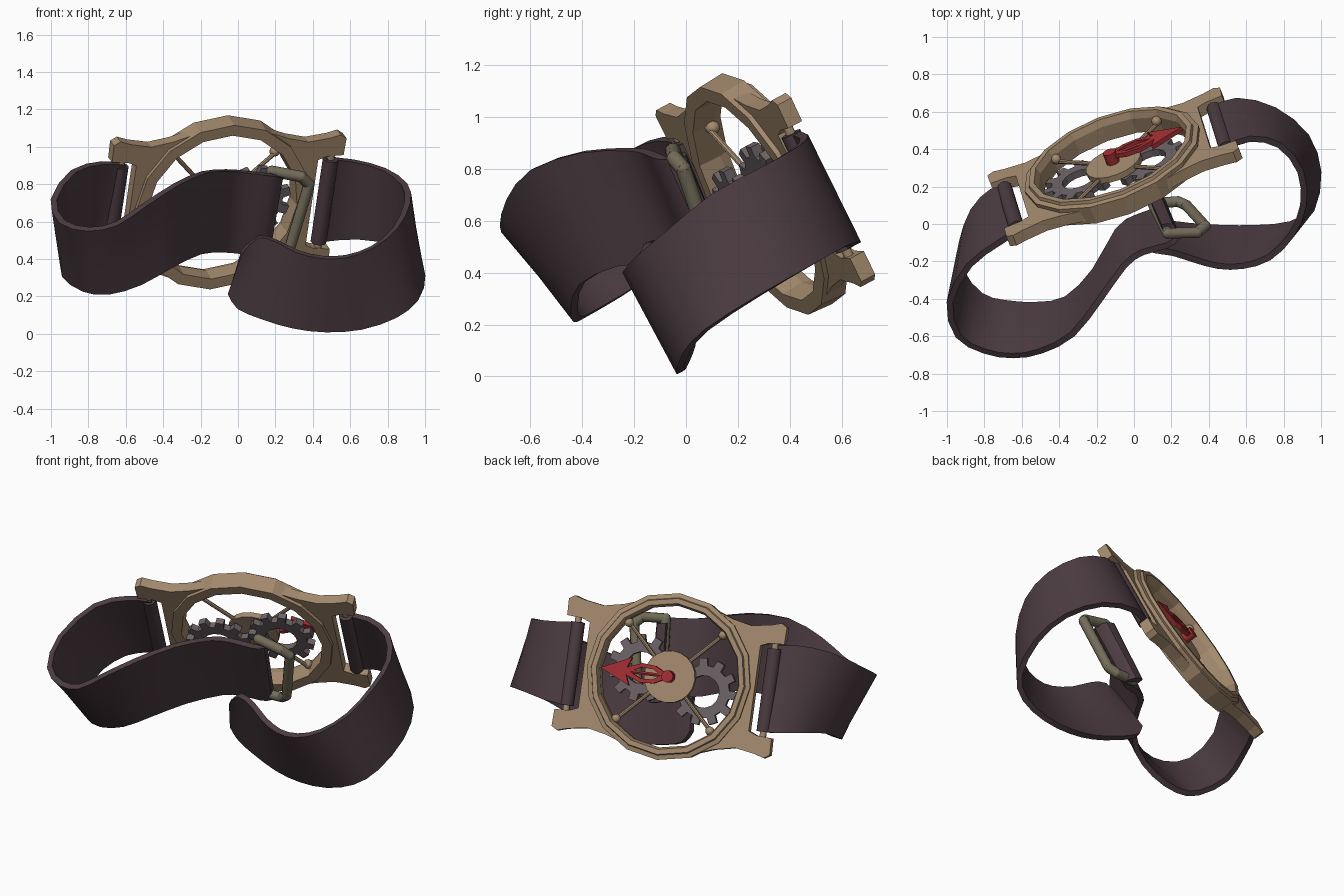
import bpy, bmesh, math
from mathutils import Vector, Matrix

if "Cube" in bpy.data.objects:
    bpy.data.objects.remove(bpy.data.objects["Cube"])

# Tilted frame of the watch case: x to the left lug, y to the top, z out of the dial
ax = -Vector((0.93, 0.352, 0.03)).normalized()
ay = Vector((0.145, -0.42, 0.895))
ay = (ay - ax * ay.dot(ax)).normalized()
az = ax.cross(ay)
CASE = Matrix.Translation((-0.105, 0.314, 0.704)) @ Matrix((ax, ay, az)).transposed().to_4x4()
WORLD = Matrix.Identity(4)


def material(name, rgb):
    m = bpy.data.materials.new(name)
    m.diffuse_color = (*rgb, 1)
    m.use_nodes = True
    m.node_tree.nodes["Principled BSDF"].inputs["Base Color"].default_value = m.diffuse_color
    return m


BRASS = material("brass", (0.37, 0.255, 0.155))
LEATHER = material("dark leather", (0.072, 0.045, 0.053))
STEEL = material("gear steel", (0.15, 0.122, 0.128))
RED = material("red", (0.36, 0.028, 0.033))
BUCKLE = material("buckle metal", (0.17, 0.15, 0.10))


def finish(name, bm, mat, matrix=CASE, thick=0, smooth=30):
    bmesh.ops.recalc_face_normals(bm, faces=bm.faces)
    me = bpy.data.meshes.new(name)
    bm.to_mesh(me)
    bm.free()
    me.materials.append(mat)
    ob = bpy.data.objects.new(name, me)
    bpy.context.collection.objects.link(ob)
    ob.matrix_world = matrix
    bpy.ops.object.select_all(action='DESELECT')
    ob.select_set(True)
    bpy.context.view_layer.objects.active = ob
    if thick:
        mod = ob.modifiers.new("thickness", 'SOLIDIFY')
        mod.thickness, mod.offset = thick, 0
        bpy.ops.object.modifier_apply(modifier=mod.name)
    if smooth:
        bpy.ops.object.shade_smooth_by_angle(angle=math.radians(smooth))
    return ob


def flat_part(name, loops, thick, mat, at):
    """Flat plate from an outline and its holes, lying in the case frame."""
    bm = bmesh.new()
    for loop in loops:
        vs = [bm.verts.new((x, y, 0)) for x, y in loop]
        for a, b in zip(vs, vs[1:] + vs[:1]):
            bm.edges.new((a, b))
    bmesh.ops.triangle_fill(bm, use_beauty=True, use_dissolve=False, edges=bm.edges[:])
    return finish(name, bm, mat, CASE @ at, thick, 0)


def lathe(name, profile, sides, mat, closed=True):
    bm = bmesh.new()
    rings = [[bm.verts.new((r * math.cos(2 * math.pi * k / sides),
                            r * math.sin(2 * math.pi * k / sides), z))
              for r, z in profile] for k in range(sides)]
    n = len(profile)
    for k in range(sides):
        a, b = rings[k], rings[(k + 1) % sides]
        for i in range(n if closed else n - 1):
            j = (i + 1) % n
            bm.faces.new((a[i], b[i], b[j], a[j]))
    if not closed:
        for i in (0, n - 1):
            bm.faces.new([r[i] for r in rings])
    return finish(name, bm, mat, CASE, 0, 0)


def rod(name, p, q, radius, mat, matrix=CASE, sides=10):
    p, q = Vector(p), Vector(q)
    bm = bmesh.new()
    bmesh.ops.create_cone(bm, cap_ends=True, segments=sides, radius1=radius,
                          radius2=radius, depth=(q - p).length)
    rot = (q - p).to_track_quat('Z', 'Y').to_matrix().to_4x4()
    bm.transform(Matrix.Translation((p + q) / 2) @ rot)
    return finish(name, bm, mat, matrix, 0, 40)


def ball(name, p, radius, mat, matrix=CASE):
    bm = bmesh.new()
    bmesh.ops.create_uvsphere(bm, u_segments=10, v_segments=6, radius=radius,
                              matrix=Matrix.Translation(p))
    return finish(name, bm, mat, matrix, 0, 40)


def circle(r, n):
    return [(r * math.cos(2 * math.pi * k / n), r * math.sin(2 * math.pi * k / n)) for k in range(n)]


def spline(points, steps=2):
    """Smooth path through the points."""
    p = [Vector(v) for v in points]
    p = [2 * p[0] - p[1]] + p + [2 * p[-1] - p[-2]]
    out = []
    for i in range(1, len(p) - 2):
        a, b, c, d = p[i - 1:i + 3]
        for s in range(steps):
            t = s / steps
            out.append(0.5 * (2 * b + (c - a) * t + (2 * a - 5 * b + 4 * c - d) * t * t
                              + (3 * b - a - 3 * c + d) * t ** 3))
    return out + [p[-2]]


def strap(name, top, bottom):
    bm = bmesh.new()
    rows = [[bm.verts.new(a.lerp(b, k / 4)) for k in range(5)]
            for a, b in zip(spline(top), spline(bottom))]
    for r, s in zip(rows, rows[1:]):
        for k in range(4):
            bm.faces.new((r[k], r[k + 1], s[k + 1], s[k]))
    return finish(name, bm, LEATHER, WORLD, 0.034, 40)


# Case plate with four lugs, from one mirrored quarter
quarter = [(0, 0.475), (0.184, 0.44), (0.33, 0.39), (0.45, 0.365), (0.57, 0.384),
           (0.63, 0.402), (0.665, 0.38), (0.662, 0.28), (0.57, 0.275), (0.52, 0.255)]
half = quarter + [(x, -y) for x, y in reversed(quarter)]
outline = half + [(-x, y) for x, y in half[-2:0:-1]]
flat_part("case_plate", [outline, circle(0.445, 16)], 0.064, BRASS, Matrix.Translation((0, 0, -0.01)))

# Stepped bezel ring
lathe("bezel", [(0.428, -0.062), (0.49, -0.062), (0.497, 0.045), (0.47, 0.052),
                (0.465, 0.07), (0.435, 0.07), (0.422, 0.03)], 16, BRASS)

# Strap pins between the lugs, each inside a leather sleeve
for side, sx in (("right", -1), ("left", 1)):
    rod("pin_" + side, (sx * 0.60, -0.30, -0.02), (sx * 0.60, 0.30, -0.02), 0.02, BRASS)
    rod("strap_sleeve_" + side, (sx * 0.60, -0.248, -0.02), (sx * 0.60, 0.248, -0.02), 0.042, LEATHER)

# Centre disc held by four spokes with ball ends
lathe("centre_disc", [(0.155, -0.015), (0.155, 0.02)], 20, BRASS, closed=False)
for k in range(4):
    d = Vector((math.cos(math.pi / 4 + k * math.pi / 2), math.sin(math.pi / 4 + k * math.pi / 2), 0))
    rod(f"spoke_{k}", d * 0.1, d * 0.435, 0.012, BRASS, sides=8)
    ball(f"spoke_ball_{k}", d * 0.405 + Vector((0, 0, 0.015)), 0.028, BRASS)


# Gears behind the disc
def gear(name, x, y, z, r, teeth):
    pts = []
    for k in range(teeth):
        for off, rad in ((-0.29, r * 0.78), (-0.21, r), (0.21, r), (0.29, r * 0.78)):
            a = 2 * math.pi * (k + off) / teeth
            pts.append((rad * math.cos(a), rad * math.sin(a)))
    flat_part(name, [pts, circle(r * 0.48, 14)], 0.04, STEEL, Matrix.Translation((x, y, z)))


gear("gear_left", 0.205, -0.06, -0.05, 0.20, 11)
gear("gear_right", -0.185, 0.03, -0.045, 0.20, 11)

# Red hand: open bow, barbed arrow head and hub
bow = [(-0.02, 0.022), (-0.08, 0.052), (-0.16, 0.058), (-0.22, 0.036), (-0.25, 0.022),
       (-0.225, 0.085), (-0.31, 0.045)]
eye = [(-0.09, 0.03), (-0.16, 0.034)]
hand = bow + [(-0.41, 0.0)] + [(x, -y) for x, y in reversed(bow)]
slit = [(-0.04, 0)] + eye + [(-0.23, 0)] + [(x, -y) for x, y in reversed(eye)]
flat_part("hand", [hand, slit], 0.026, RED, Matrix.Translation((0, 0, 0.06)))
rod("hand_stem", (-0.03, 0, 0.06), (-0.37, 0, 0.06), 0.012, RED, sides=6)
rod("hand_hub", (0, 0, 0.0), (0, 0, 0.085), 0.036, RED, sides=12)

# Left strap, curling round the buckle bar at its end
strap("strap_left",
      [(-0.605, -0.025, 0.905), (-0.72, -0.10, 0.915), (-0.88, -0.22, 0.87), (-0.985, -0.42, 0.72),
       (-0.94, -0.60, 0.60), (-0.80, -0.68, 0.56), (-0.65, -0.705, 0.59), (-0.50, -0.68, 0.69),
       (-0.33, -0.59, 0.80), (-0.18, -0.40, 0.865), (-0.05, -0.22, 0.875), (0.05, -0.15, 0.865),
       (0.18, -0.115, 0.85), (0.225, -0.07, 0.84), (0.20, -0.015, 0.845), (0.15, -0.02, 0.86)],
      [(-0.67, 0.19, 0.455), (-0.76, 0.175, 0.46), (-0.86, 0.07, 0.45), (-0.92, -0.10, 0.40),
       (-0.925, -0.25, 0.31), (-0.82, -0.38, 0.235), (-0.69, -0.42, 0.22), (-0.52, -0.43, 0.27),
       (-0.36, -0.40, 0.36), (-0.21, -0.25, 0.43), (-0.09, -0.04, 0.44), (0.0, 0.03, 0.435),
       (0.11, 0.07, 0.42), (0.15, 0.115, 0.41), (0.125, 0.165, 0.415), (0.075, 0.15, 0.43)])

# Right strap, ending in a rounded tongue
strap("strap_right",
      [(0.47, 0.40, 0.94), (0.62, 0.455, 0.925), (0.78, 0.42, 0.88), (0.89, 0.28, 0.80),
       (0.905, 0.10, 0.70), (0.84, -0.06, 0.565), (0.72, -0.18, 0.465), (0.58, -0.225, 0.415),
       (0.45, -0.225, 0.41), (0.32, -0.19, 0.44), (0.21, -0.155, 0.495), (0.11, -0.14, 0.52),
       (0.02, -0.11, 0.44)],
      [(0.405, 0.61, 0.49), (0.55, 0.66, 0.51), (0.75, 0.61, 0.50), (0.92, 0.47, 0.42),
       (0.985, 0.28, 0.31), (0.95, 0.08, 0.18), (0.84, 0.0, 0.09), (0.66, -0.02, 0.03),
       (0.47, -0.02, 0.016), (0.30, -0.01, 0.035), (0.14, 0.01, 0.08), (0.0, 0.025, 0.14),
       (-0.05, 0.01, 0.22)])

# Buckle frame with clipped corners
frame = [(0.18, -0.05, 0.87), (0.34, -0.045, 0.84), (0.38, -0.01, 0.80), (0.28, 0.10, 0.47),
         (0.235, 0.12, 0.44), (0.10, 0.11, 0.44)]
for i, (a, b) in enumerate(zip(frame, frame[1:] + frame[:1])):
    rod(f"buckle_bar_{i}", a, b, 0.03, BUCKLE, WORLD)
    ball(f"buckle_joint_{i}", a, 0.03, BUCKLE, WORLD)
